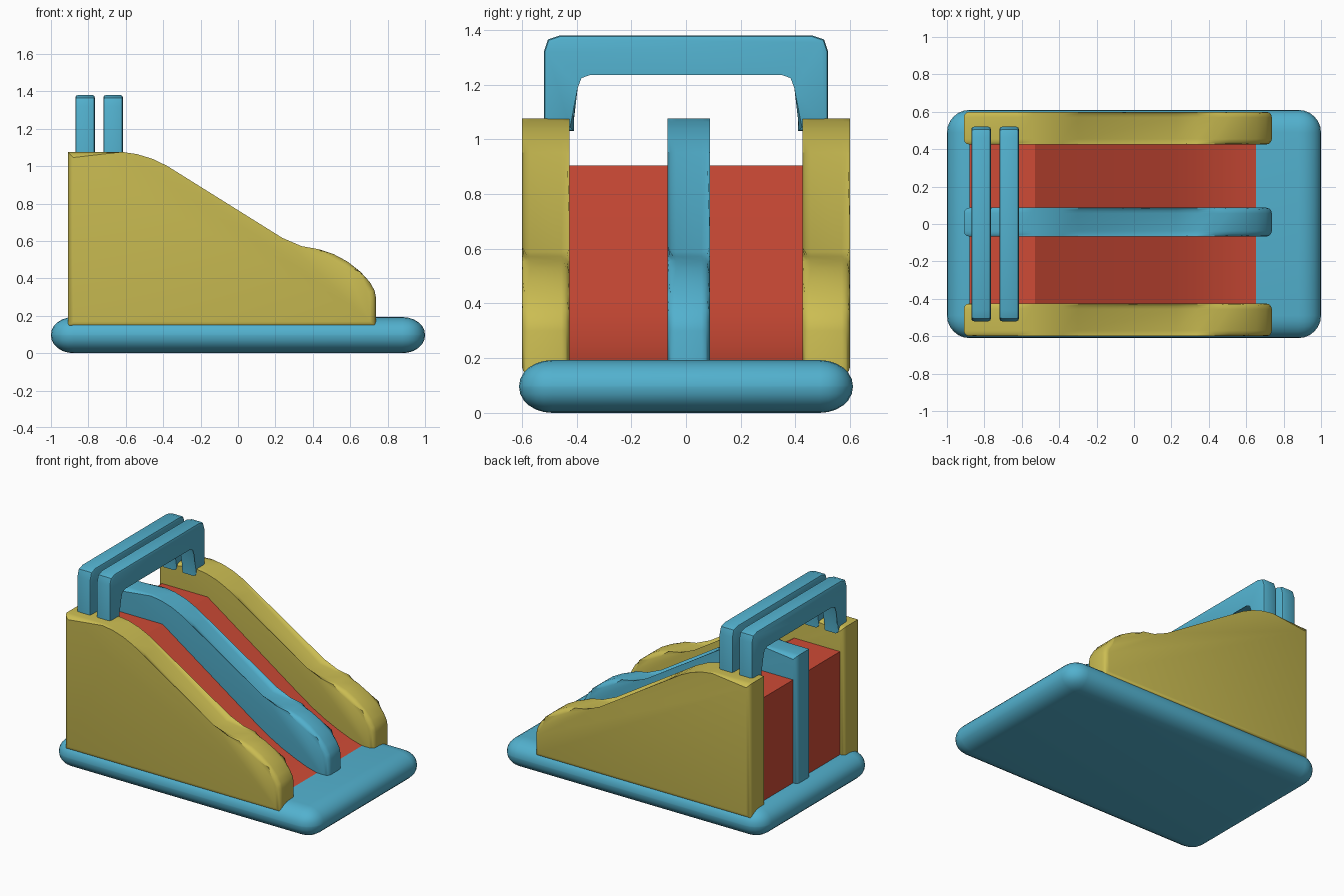
import bpy, bmesh, math

if "Cube" in bpy.data.objects:
    bpy.data.objects.remove(bpy.data.objects["Cube"])


def material(name, rgb):
    m = bpy.data.materials.new(name)
    m.diffuse_color = (*rgb, 1)
    m.use_nodes = True
    m.node_tree.nodes["Principled BSDF"].inputs["Base Color"].default_value = m.diffuse_color
    return m


BLUE = material("sky_blue", (0.085, 0.44, 0.62))
YELLOW = material("warm_yellow", (0.60, 0.51, 0.085))
RED = material("slide_red", (0.62, 0.07, 0.037))


def finish(bm, name, mat, angle):
    bmesh.ops.recalc_face_normals(bm, faces=bm.faces)
    me = bpy.data.meshes.new(name)
    bm.to_mesh(me)
    bm.free()
    me.materials.append(mat)
    ob = bpy.data.objects.new(name, me)
    bpy.context.collection.objects.link(ob)
    bpy.ops.object.select_all(action='DESELECT')
    ob.select_set(True)
    bpy.context.view_layer.objects.active = ob
    bpy.ops.object.shade_smooth_by_angle(angle=math.radians(angle))
    return ob


def extrude_profile(name, profile, axis, lo, hi, mat, bevel=0, segments=2, angle=35):
    """Extrude a 2D profile along axis ('x': points are y,z; 'y': points are x,z)."""
    bm = bmesh.new()
    place = (lambda a, b, d: (d, a, b)) if axis == 'x' else (lambda a, b, d: (a, d, b))
    sides = [[bm.verts.new(place(a, b, d)) for a, b in profile] for d in (lo, hi)]
    caps = [bm.faces.new(s) for s in sides]
    n = len(profile)
    for i in range(n):
        j = (i + 1) % n
        bm.faces.new((sides[0][i], sides[0][j], sides[1][j], sides[1][i]))
    if bevel:
        edges = {e for f in caps for e in f.edges}
        edges |= {e for e in bm.edges
                  if len(e.link_faces) == 2 and e.calc_face_angle(0) > 1.2}
        bmesh.ops.bevel(bm, geom=list(edges), offset=bevel, segments=segments,
                        profile=0.5, affect='EDGES', clamp_overlap=True)
    return finish(bm, name, mat, angle)


# Inflated base cushion with rolled edges
bm = bmesh.new()
bmesh.ops.create_cube(bm, size=1)
bmesh.ops.scale(bm, vec=(2, 1.22, 0.25), verts=bm.verts)
bmesh.ops.bevel(bm, geom=bm.edges[:], offset=0.121, segments=6, profile=0.5,
                affect='EDGES')
bmesh.ops.scale(bm, vec=(1, 1, 0.193 / 0.25), verts=bm.verts)
bmesh.ops.translate(bm, vec=(0, 0, 0.0965), verts=bm.verts)
finish(bm, "base_cushion", BLUE, 40)

# Side walls and centre divider share one wavy outline
wall = [(-0.91, 0.14), (-0.91, 1.076), (-0.62, 1.076), (-0.54, 1.064), (-0.46, 1.04),
        (-0.38, 1.002), (-0.30, 0.952), (0.225, 0.588), (0.34, 0.572), (0.43, 0.556),
        (0.51, 0.53), (0.585, 0.49), (0.655, 0.435), (0.705, 0.38), (0.73, 0.335),
        (0.737, 0.30), (0.737, 0.14)]
for name, lo, hi, mat in (("front_wall", -0.60, -0.425, YELLOW),
                          ("back_wall", 0.425, 0.60, YELLOW),
                          ("centre_divider", -0.067, 0.087, BLUE)):
    extrude_profile(name, wall, 'y', lo, hi, mat, bevel=0.03, segments=3)

# Slide bed with top platform and curved run-out
bed = [(-0.88, 0.15), (-0.88, 0.905), (-0.53, 0.905), (0.18, 0.415), (0.28, 0.35),
       (0.38, 0.295), (0.48, 0.25), (0.57, 0.215), (0.655, 0.192), (0.655, 0.15)]
extrude_profile("slide_bed", bed, 'y', -0.45, 0.45, RED, angle=25)

# Two arches over the platform
half = [(0.41, 1.03), (0.52, 1.03), (0.52, 1.32), (0.505, 1.365), (0.46, 1.38)]
inner = [(0.35, 1.25), (0.393, 1.235), (0.41, 1.19)]
mirrored = lambda pts: [(-y, z) for y, z in reversed(pts)]
arch = half + mirrored(half) + mirrored(inner) + inner
for name, lo in (("rear_arch", -0.87), ("front_arch", -0.72)):
    extrude_profile(name, arch, 'x', lo, lo + 0.105, BLUE, bevel=0.014, angle=30)
